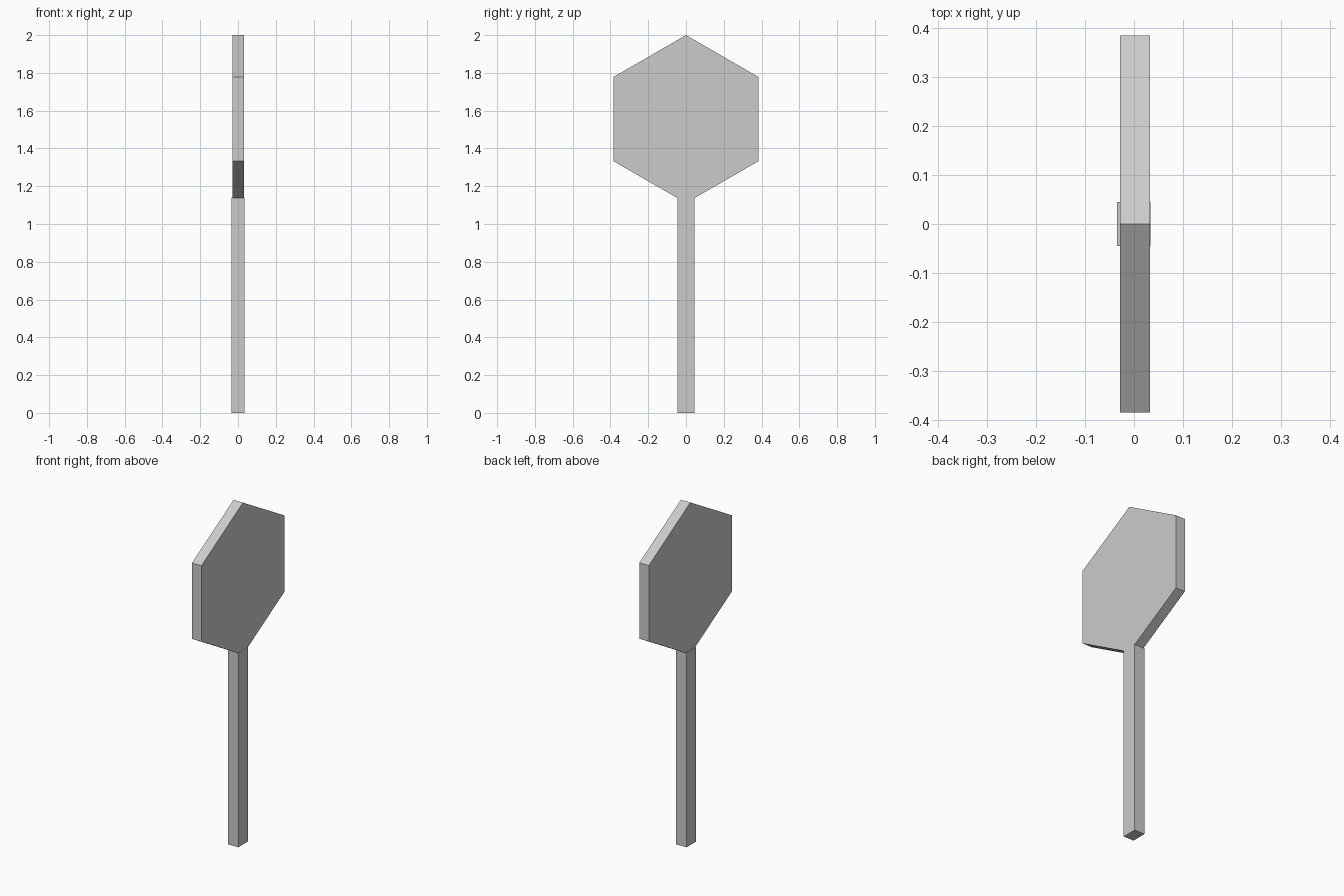
import bpy
import math

if "Cube" in bpy.data.objects:
    bpy.data.objects.remove(bpy.data.objects["Cube"])


def prism(name, outline, x0, x1):
    """Extrude a (y, z) outline along x."""
    n = len(outline)
    verts = [(x, y, z) for x in (x0, x1) for y, z in outline]
    faces = [tuple(reversed(range(n))), tuple(range(n, 2 * n))]
    faces += [(i, (i + 1) % n, n + (i + 1) % n, n + i) for i in range(n)]
    mesh = bpy.data.meshes.new(name)
    mesh.from_pydata(verts, [], faces)
    obj = bpy.data.objects.new(name, mesh)
    bpy.context.collection.objects.link(obj)
    return obj


# Hexagonal sign plate, point up
R = 0.4445
hexagon = [(R * math.cos(math.radians(30 + 60 * i)),
            2.0 - R + R * math.sin(math.radians(30 + 60 * i))) for i in range(6)]
prism("sign_plate", hexagon, -0.0285, 0.0325)

# Rectangular post, slightly thicker than the plate
W, TOP = 0.045, 1.139
prism("post", [(-W, 0), (W, 0), (W, TOP), (-W, TOP)], -0.0345, 0.0335)
